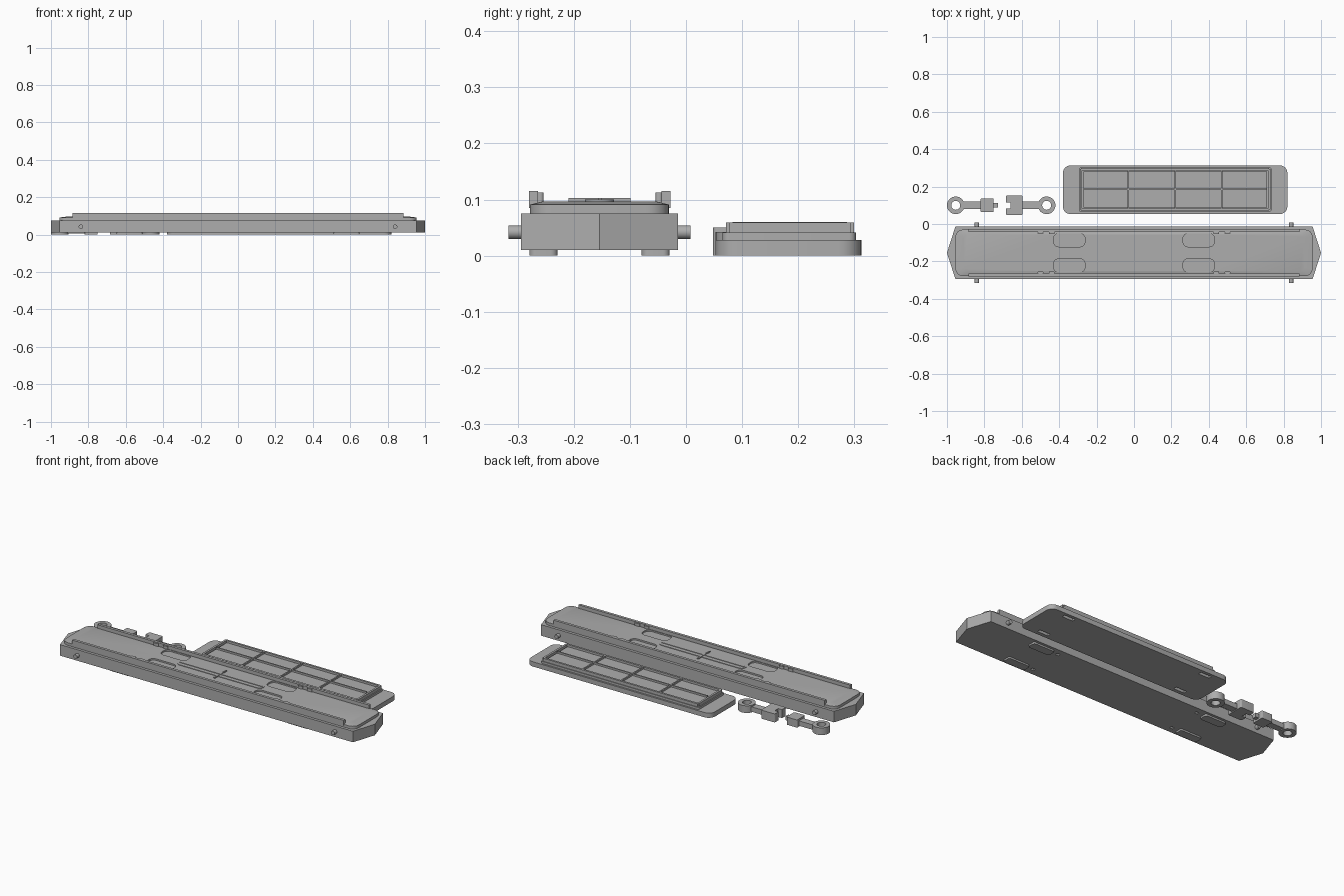
import bpy, bmesh, math

if "Cube" in bpy.data.objects:
    bpy.data.objects.remove(bpy.data.objects["Cube"])

grey = bpy.data.materials.new("plain_grey")
grey.diffuse_color = (0.42, 0.42, 0.42, 1)
grey.use_nodes = True
grey.node_tree.nodes["Principled BSDF"].inputs["Base Color"].default_value = grey.diffuse_color


def finish(name, bm, helper=False):
    bmesh.ops.recalc_face_normals(bm, faces=bm.faces)
    me = bpy.data.meshes.new(name)
    bm.to_mesh(me)
    bm.free()
    me.materials.append(grey)
    ob = bpy.data.objects.new(name, me)
    bpy.context.collection.objects.link(ob)
    ob.hide_render = helper
    if helper:
        ob.display_type = 'WIRE'
        ob.hide_viewport = False
    return ob


def rounded(x0, x1, y0, y1, r=0.0, n=6):
    """Outline of a rectangle with round corners."""
    if r <= 0:
        return [(x0, y0), (x1, y0), (x1, y1), (x0, y1)]
    pts = []
    for k, (cx, cy) in enumerate([(x1 - r, y1 - r), (x0 + r, y1 - r), (x0 + r, y0 + r), (x1 - r, y0 + r)]):
        for i in range(n + 1):
            a = math.pi / 2 * (k + i / n)
            p = (cx + r * math.cos(a), cy + r * math.sin(a))
            if not pts or math.dist(p, pts[-1]) > 1e-5:
                pts.append(p)
    if math.dist(pts[0], pts[-1]) < 1e-5:
        pts.pop()
    return pts


def loft(name, layers, helper=False):
    """Solid through (outline, z) layers with equal point counts."""
    bm = bmesh.new()
    rings = [[bm.verts.new((x, y, z)) for x, y in pts] for pts, z in layers]
    n = len(rings[0])
    bm.faces.new(rings[0])
    bm.faces.new(rings[-1])
    for a, b in zip(rings, rings[1:]):
        for i in range(n):
            j = (i + 1) % n
            bm.faces.new((a[i], a[j], b[j], b[i]))
    return finish(name, bm, helper)


def slab(name, x0, x1, y0, y1, z0, z1, r=0.0, helper=False):
    pts = rounded(x0, x1, y0, y1, r)
    return loft(name, [(pts, z0), (pts, z1)], helper)


def cut(ob, cutter):
    m = ob.modifiers.new("cut", 'BOOLEAN')
    m.operation = 'DIFFERENCE'
    m.solver = 'EXACT'
    m.object = cutter


def ring(name, cx, cy, ro, ri, z0, z1, n=32):
    bm = bmesh.new()
    rows = [[bm.verts.new((cx + r * math.cos(2 * math.pi * i / n), cy + r * math.sin(2 * math.pi * i / n), z))
             for i in range(n)] for r, z in ((ro, z0), (ro, z1), (ri, z1), (ri, z0))]
    for k in range(4):
        a, b = rows[k], rows[(k + 1) % 4]
        for i in range(n):
            j = (i + 1) % n
            bm.faces.new((a[i], a[j], b[j], b[i]))
    return finish(name, bm)


CY = -0.154  # long axis of the base

# Base with pointed ends
outline = [(-1, CY), (-0.955, CY - 0.14), (0.955, CY - 0.14),
           (1, CY), (0.955, CY + 0.14), (-0.955, CY + 0.14)]
base = loft("base", [(outline, 0.01), (outline, 0.075)])

# Deck with gently sloping border
deck = loft("deck", [(rounded(-0.955, 0.955, CY - 0.124, CY + 0.124, 0.04), 0.075),
                     (rounded(-0.955, 0.955, CY - 0.124, CY + 0.124, 0.04), 0.091),
                     (rounded(-0.91, 0.91, CY - 0.10, CY + 0.10, 0.02), 0.097)])

for sy in (-1, 1):
    def ys(a, b):
        return sorted((CY + sy * a, CY + sy * b))
    # Side rail
    slab("side_rail", -0.885, 0.885, *ys(0.11, 0.126), 0.085, 0.115)
    for sx in (-1, 1):
        def xs(a, b):
            return sorted((sx * a, sx * b))
        # Rounded pocket in the deck
        cut(deck, slab("pocket_cutter", *xs(0.262, 0.43), *ys(0.032, 0.104), 0.088, 0.13, 0.028, True))
        # Clip halves inside the rail
        slab("rail_clip", *xs(0.425, 0.455), *ys(0.10, 0.112), 0.088, 0.113, 0.005)
        slab("rail_clip", *xs(0.485, 0.515), *ys(0.10, 0.112), 0.088, 0.113, 0.005)
        # Small hole and foot pad beneath the base
        cut(base, slab("hole_cutter", *xs(0.46, 0.48), *ys(0.092, 0.108), -0.02, 0.05, 0.0, True))
        slab("foot_pad", *xs(0.51, 0.65), *ys(0.075, 0.125), 0.0, 0.012, 0.012)
        # Side pin
        bm = bmesh.new()
        bmesh.ops.create_cone(bm, cap_ends=True, segments=24, radius1=0.012, radius2=0.012, depth=0.03)
        for v in bm.verts:
            x, y, z = v.co
            v.co = (sx * 0.84 + x, CY + sy * 0.147 + z, 0.042 + y)
        finish("side_pin", bm)

# Centre strip and cross ribs on the deck
slab("centre_strip", -0.28, 0.275, CY - 0.026, CY + 0.026, 0.09, 0.1, 0.024)
slab("centre_rib", -0.27, 0.265, CY - 0.003, CY + 0.003, 0.095, 0.103)
slab("cross_rib", -0.012, -0.004, CY - 0.055, CY + 0.055, 0.095, 0.103)

# Separate cover plate
PX, PY = 0.22, 0.185
plate = slab("cover_plate", PX - 0.6, PX + 0.6, PY - 0.132, PY + 0.128, 0.0, 0.028, 0.04)
for sx in (-1, 1):
    for sy in (-1, 1):
        x, y = PX + sx * 0.46, PY + sy * 0.1
        cut(plate, slab("slot_cutter", x - 0.035, x + 0.035, y - 0.01, y + 0.01, -0.02, 0.018, 0.0, True))
slab("cover_step", PX - 0.515, PX + 0.515, PY - 0.12, PY + 0.118, 0.026, 0.041, 0.012)

# Framed grid on the cover
fx, fy, w = 0.503, 0.108, 0.012
for s in (-1, 1):
    y, x = PY + s * fy, PX + s * fx
    slab("frame_side", PX - fx, PX + fx, y - w / 2, y + w / 2, 0.04, 0.059)
    slab("frame_end", x - w / 2, x + w / 2, PY - fy, PY + fy, 0.04, 0.059)
slab("grid_floor", PX - 0.49, PX + 0.49, PY - 0.096, PY + 0.096, 0.04, 0.05)
for k in (-1, 0, 1):
    x = PX + 0.25 * k
    slab("grid_cross_bar", x - 0.004, x + 0.004, PY - 0.102, PY + 0.102, 0.045, 0.06)
slab("grid_long_bar", PX - 0.49, PX + 0.49, PY - 0.004, PY + 0.004, 0.045, 0.0605)

# Pin coupler
ring("pin_coupler_eye", -0.953, 0.1, 0.047, 0.024, 0.0, 0.042)
slab("pin_coupler_arm", -0.913, -0.81, 0.08, 0.12, 0.005, 0.034)
slab("pin_coupler_block", -0.82, -0.75, 0.063, 0.137, 0.0, 0.045, 0.006)
slab("pin_coupler_tip", -0.755, -0.728, 0.088, 0.112, 0.01, 0.034)

# Forked coupler
ring("fork_coupler_eye", -0.467, 0.1, 0.047, 0.024, 0.0, 0.042)
slab("fork_coupler_arm", -0.6, -0.507, 0.08, 0.12, 0.005, 0.034)
fork = slab("fork_coupler_block", -0.685, -0.595, 0.048, 0.152, 0.0, 0.05, 0.008)
cut(fork, slab("fork_notch_cutter", -0.72, -0.66, 0.084, 0.116, -0.02, 0.08, 0.0, True))

# Smooth the rounded parts, keeping crisp edges
bpy.ops.object.select_all(action='DESELECT')
for ob in bpy.data.objects:
    if not ob.hide_render:
        ob.select_set(True)
        bpy.context.view_layer.objects.active = ob
bpy.ops.object.shade_smooth_by_angle(angle=math.radians(25))
